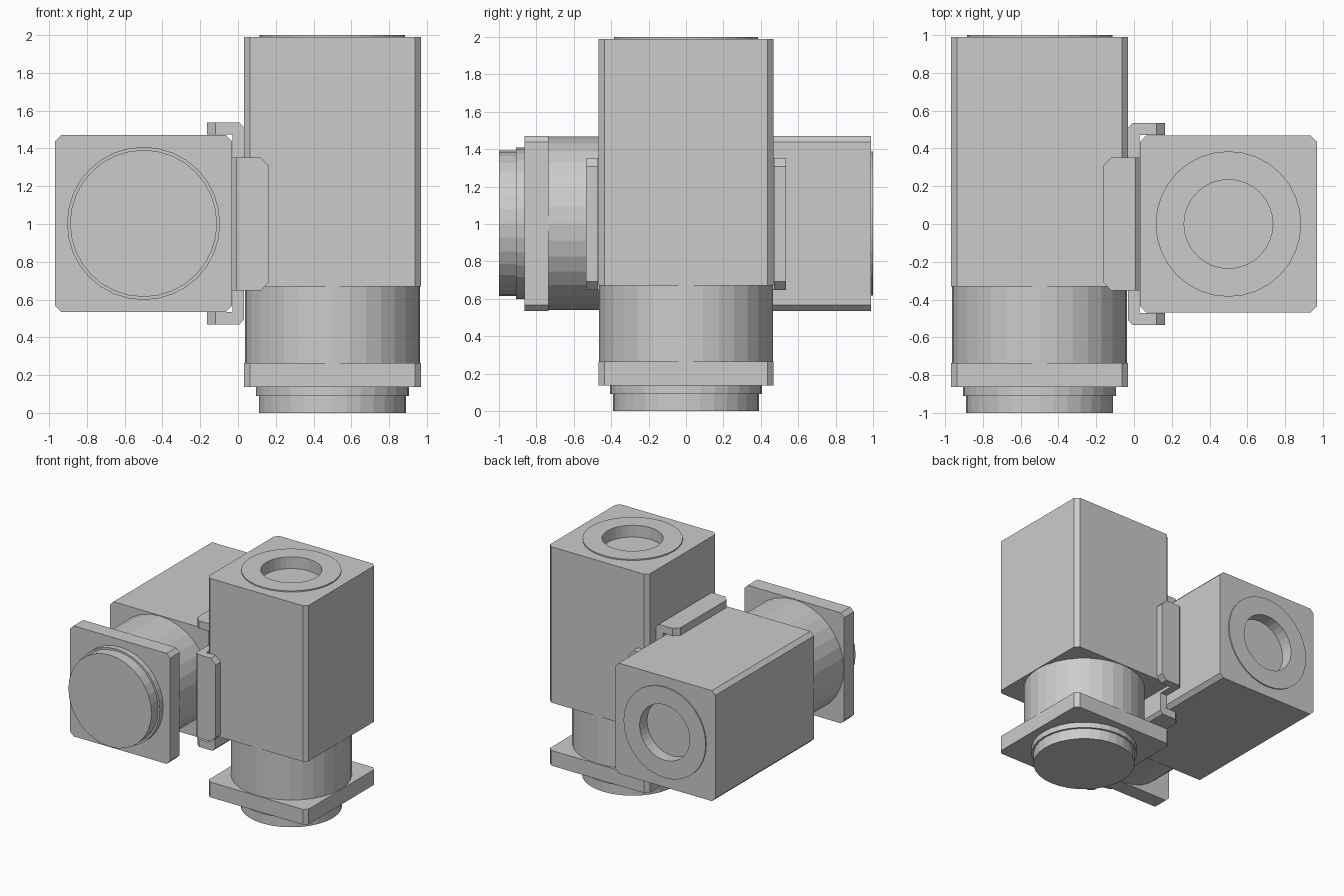
import bpy, bmesh
from math import pi
from mathutils import Matrix

if "Cube" in bpy.data.objects:
    bpy.data.objects.remove(bpy.data.objects["Cube"])

H = 0.468      # half width of the square housing
CH = 0.032     # corner chamfer
SEG = 32


def prism(name, outline, lo, hi):
    """Extrude an xy outline from z = lo to z = hi."""
    bm = bmesh.new()
    face = bm.faces.new([bm.verts.new((x, y, lo)) for x, y in outline])
    new = bmesh.ops.extrude_face_region(bm, geom=[face])["geom"]
    verts = [g for g in new if isinstance(g, bmesh.types.BMVert)]
    bmesh.ops.translate(bm, verts=verts, vec=(0, 0, hi - lo))
    return finish(name, bm)


def cylinder(name, radius, lo, hi):
    bm = bmesh.new()
    bmesh.ops.create_cone(bm, cap_ends=True, segments=SEG, radius1=radius,
                          radius2=radius, depth=hi - lo,
                          matrix=Matrix.Translation((0, 0, (lo + hi) / 2)))
    return finish(name, bm)


def finish(name, bm):
    bmesh.ops.recalc_face_normals(bm, faces=bm.faces)
    mesh = bpy.data.meshes.new(name)
    bm.to_mesh(mesh)
    bm.free()
    obj = bpy.data.objects.new(name, mesh)
    bpy.context.collection.objects.link(obj)
    return obj


def cut(obj, cutter):
    mod = obj.modifiers.new("cut", "BOOLEAN")
    mod.operation = "DIFFERENCE"
    mod.solver = "EXACT"
    mod.object = cutter
    bpy.context.view_layer.objects.active = obj
    bpy.ops.object.modifier_apply(modifier="cut")


def clamp(name):
    """C-shaped clamp round the inner face, with clipped arm corners."""
    o, i, back, inner, tip, c = 0.534, 0.47, -0.533, -0.47, -0.335, 0.025
    half = [(tip, i), (tip, o), (back + c, o), (back, o - c)]
    outline = [(inner, i)] + half + [(x, -y) for x, y in reversed(half)] + [(inner, -i)]
    obj = prism(name, outline, -0.353, 0.353)
    bm = bmesh.new()
    bm.from_mesh(obj.data)
    edges = [e for e in bm.edges
             if all(abs(v.co.x - tip) < 1e-4 for v in e.verts)
             and abs(e.verts[0].co.z - e.verts[1].co.z) < 1e-4]
    bmesh.ops.bevel(bm, geom=edges, offset=0.045, segments=1, affect="EDGES")
    bm.to_mesh(obj.data)
    bm.free()
    return obj


def unit(prefix, matrix):
    """One complete valve unit, built along z and centred on its own origin."""
    a = H - CH
    square = [(a, -H), (H, -a), (H, a), (a, H), (-a, H), (-H, a), (-H, -a), (-a, -H)]
    body = prism(prefix + "_housing", square, -0.33, 0.99)
    ring = cylinder(prefix + "_end_ring", 0.385, 0.985, 1.0)
    hole = cylinder(prefix + "_hole_cutter", 0.235, 0.90, 1.1)
    for part in (body, ring):
        cut(part, hole)
    bpy.data.objects.remove(hole)
    parts = [
        body, ring,
        cylinder(prefix + "_neck", 0.464, -0.735, -0.33),
        prism(prefix + "_flange", square, -0.864, -0.735),
        cylinder(prefix + "_collar", 0.405, -0.91, -0.864),
        cylinder(prefix + "_end_cap", 0.389, -1.0, -0.91),
        clamp(prefix + "_clamp"),
    ]
    for p in parts:
        p.data.transform(matrix)


# upright unit on the right, lying unit on the left
unit("upright", Matrix.Translation((0.5, 0, 1.0)))
unit("lying", Matrix.Translation((-0.5, 0, 1.003)) @
     Matrix(((-1, 0, 0, 0), (0, 0, 1, 0), (0, 1, 0, 0), (0, 0, 0, 1))))
